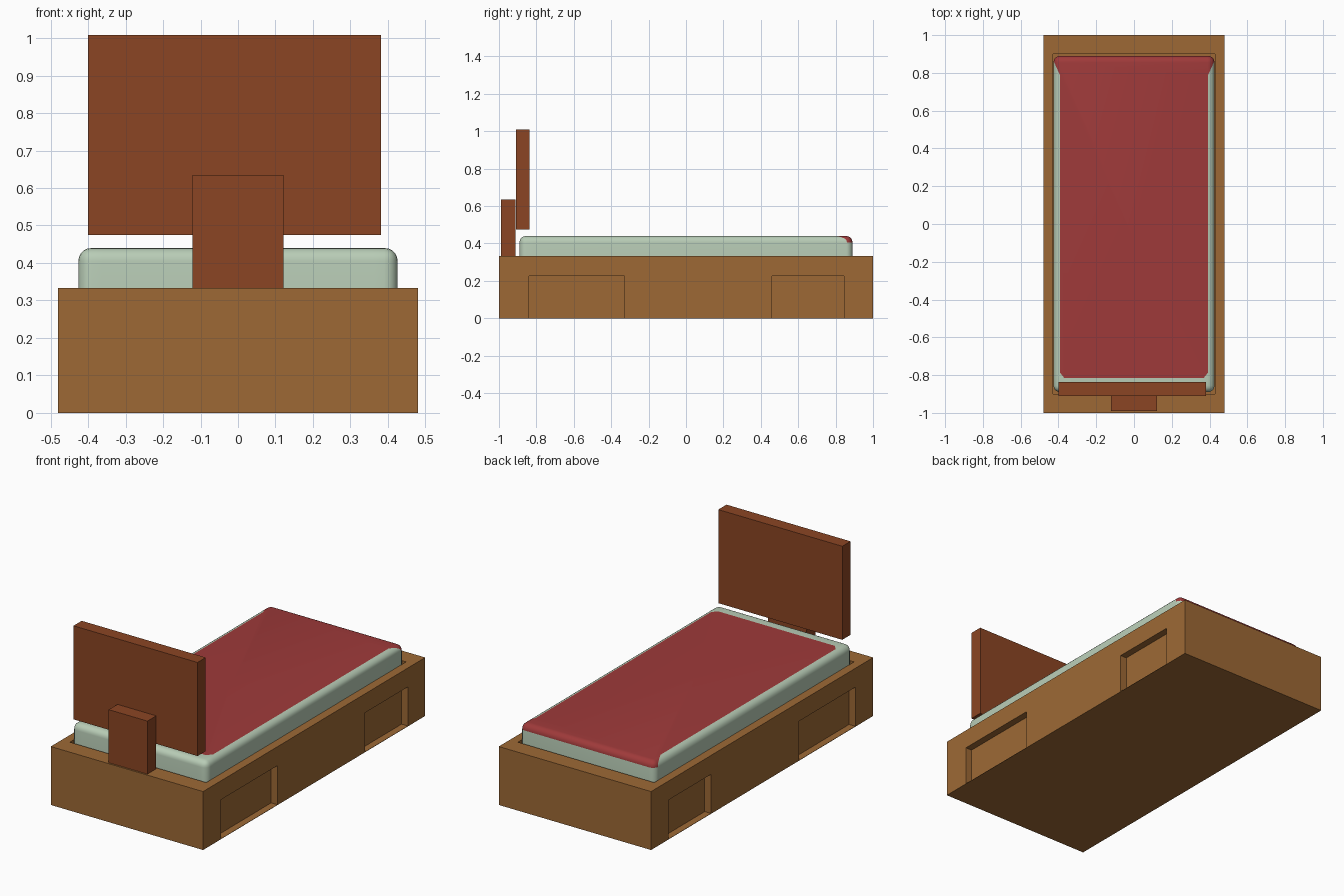
import bpy, bmesh
from mathutils import Vector

if "Cube" in bpy.data.objects:
    bpy.data.objects.remove(bpy.data.objects["Cube"], do_unlink=True)


def material(name, rgb):
    linear = [((c / 255 + 0.055) / 1.055) ** 2.4 for c in rgb] + [1]
    mat = bpy.data.materials.new(name)
    mat.use_nodes = True
    mat.diffuse_color = linear
    mat.node_tree.nodes["Principled BSDF"].inputs["Base Color"].default_value = linear
    return mat


oak = material("oak", (157, 105, 53))
mahogany = material("mahogany", (139, 69, 35))
sheet = material("pale green sheet", (184, 204, 182))
blanket = material("red blanket", (159, 58, 58))


def box(name, low, high, *mats):
    """Axis-aligned box between two corners."""
    low, high = Vector(low), Vector(high)
    bm = bmesh.new()
    bmesh.ops.create_cube(bm, size=1)
    for v in bm.verts:
        v.co = (low + high) / 2 + v.co * (high - low)
    mesh = bpy.data.meshes.new(name)
    bm.to_mesh(mesh)
    bm.free()
    obj = bpy.data.objects.new(name, mesh)
    bpy.context.collection.objects.link(obj)
    for mat in mats:
        mesh.materials.append(mat)
    return obj


def carve(obj, low, high):
    """Cut a box out of an object and discard the cutter."""
    cutter = box("cutter", low, high, *obj.data.materials)
    cutter.hide_render = True
    mod = obj.modifiers.new("carve", "BOOLEAN")
    mod.operation, mod.solver, mod.object = "DIFFERENCE", "EXACT", cutter
    bpy.context.view_layer.objects.active = obj
    bpy.ops.object.modifier_apply(modifier=mod.name)
    bpy.data.objects.remove(cutter, do_unlink=True)


# Bed base with a well for the mattress and drawer recesses on both sides
base = box("bed_base", (-0.48, -1, 0), (0.48, 1, 0.333), oak)
carve(base, (-0.43, -0.9, 0.25), (0.43, 0.9, 0.4))
for side in (-1, 1):
    for y0, y1 in ((-0.84, -0.33), (0.46, 0.845)):
        x0, x1 = sorted((side * 0.44, side * 0.55))
        carve(base, (x0, y0, 0.002), (x1, y1, 0.225))

# Headboard panel and its support post
box("headboard", (-0.4, -0.91, 0.475), (0.382, -0.836, 1.008), mahogany)
box("headboard_post", (-0.122, -0.99, 0.33), (0.122, -0.911, 0.635), mahogany)

# Mattress with soft edges
mattress = box("mattress", (-0.426, -0.89, 0.25), (0.426, 0.89, 0.44), sheet, blanket)
bm = bmesh.new()
bm.from_mesh(mattress.data)
soft = [e for e in bm.edges if max(v.co.z for v in e.verts) > 0.4]
bmesh.ops.bevel(bm, geom=soft, offset=0.035, segments=5, profile=0.5, affect="EDGES")

# Blanket outline: cut the mattress, then colour the faces inside it
HALF, HEAD, FLARE, SLOPE, DROP = 0.393, -0.815, 0.79, 0.45, 0.405
cuts = [((0, HEAD, 0), (0, 1, 0)), ((0, 0, DROP), (0, 0, 1))]
for s in (-1, 1):
    cuts += [((s * HALF, 0, 0), (1, 0, 0)),
             ((s * HALF, FLARE, 0), (s, -SLOPE, 0)),
             ((s * HALF, HEAD + 0.03, 0), (s, -0.8, 0))]
for point, normal in cuts:
    bmesh.ops.bisect_plane(bm, geom=bm.verts[:] + bm.edges[:] + bm.faces[:],
                           dist=1e-5, plane_co=point, plane_no=normal)
for f in bm.faces:
    c = f.calc_center_median()
    limit = HALF + max(0, c.y - FLARE) * SLOPE
    limit = min(limit, HALF + (c.y - HEAD - 0.03) * 0.8)
    f.material_index = int(c.z > DROP and c.y > HEAD and abs(c.x) < limit)
bm.to_mesh(mattress.data)
bm.free()

bpy.ops.object.select_all(action="DESELECT")
mattress.select_set(True)
bpy.context.view_layer.objects.active = mattress
bpy.ops.object.shade_smooth_by_angle()
